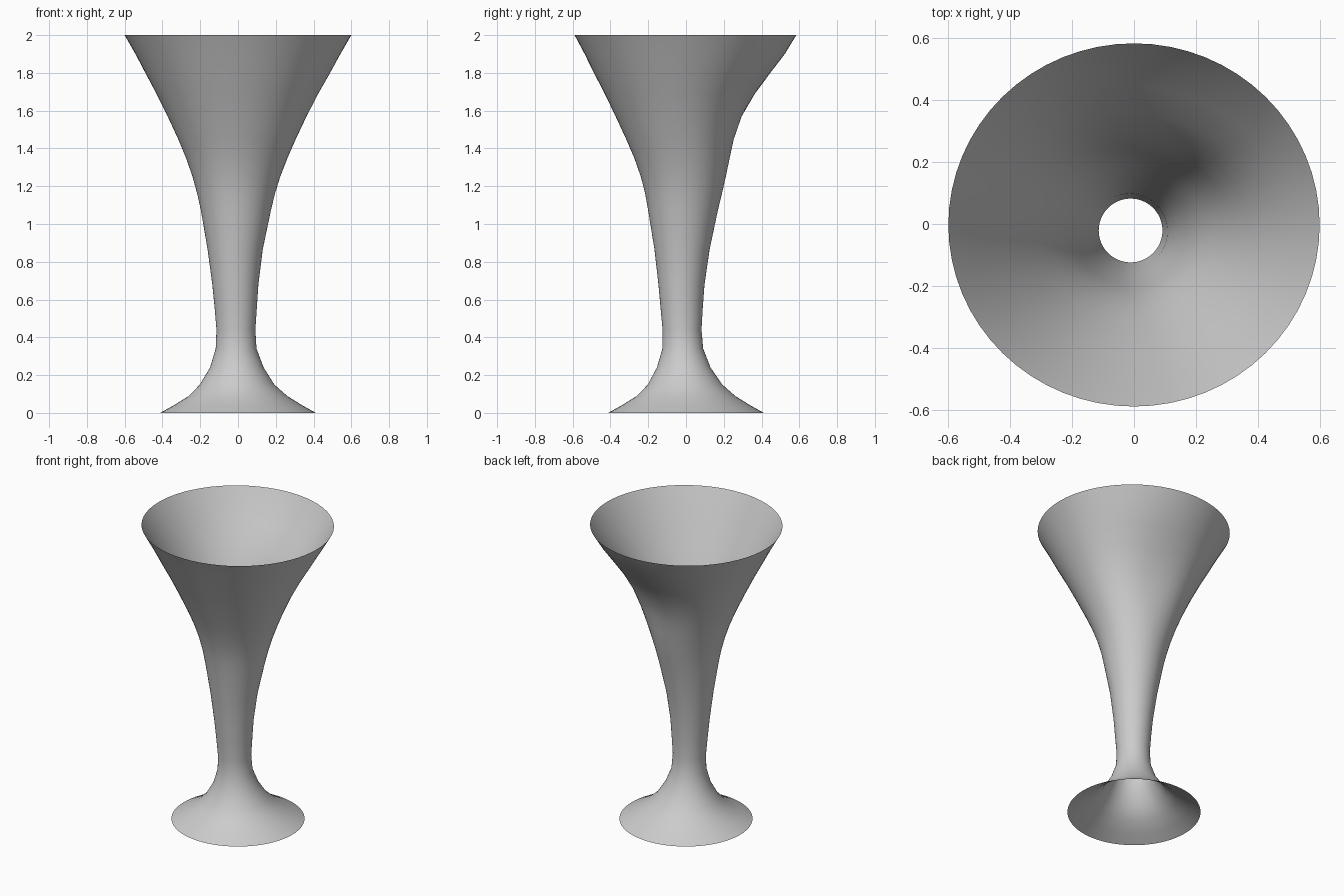
import bpy, bmesh, math

# Cup profile: height, centre x, centre y, radius
RINGS = [
    (0.00, 0.00, 0.00, 0.412), (0.04, 0.00, 0.00, 0.34), (0.09, 0.00, 0.00, 0.26),
    (0.15, -0.005, -0.005, 0.197), (0.24, -0.006, -0.012, 0.142),
    (0.34, -0.010, -0.017, 0.108), (0.44, -0.011, -0.021, 0.103),
    (0.56, -0.012, -0.023, 0.112), (0.68, -0.014, -0.024, 0.122),
    (0.865, -0.015, -0.021, 0.146), (1.07, -0.011, -0.015, 0.185),
    (1.16, -0.01, -0.01, 0.206), (1.25, -0.008, -0.006, 0.233), (1.35, -0.005, -0.003, 0.271),
    (1.45, -0.003, -0.002, 0.315), (1.57, -0.002, -0.002, 0.372), (1.69, -0.001, -0.002, 0.432),
    (1.80, 0.0, -0.003, 0.491), (1.90, 0.0, -0.003, 0.543), (2.00, 0.0, -0.003, 0.600),
]
SIDES = 64
DENT_ANGLE = math.radians(78)


def dent(angle, z):
    """Shallow hollow pressed into the back of the bowl."""
    d = (angle - DENT_ANGLE + math.pi) % (2 * math.pi) - math.pi
    fade = min(1.0, (2.0 - z) / 0.2)
    return 0.085 * fade * math.exp(-(d / 0.62) ** 2 / 2 - ((z - 1.57) / 0.18) ** 2 / 2)


# Single open shell: flared foot, narrow stem, trumpet bowl
bm = bmesh.new()
loops = []
for z, cx, cy, r in RINGS:
    ry = r * (1 - 0.022 * max(0, z - 1.5) / 0.5)
    ring = []
    for i in range(SIDES):
        a = 2 * math.pi * i / SIDES
        k = 1 - dent(a, z) / r
        ring.append(bm.verts.new((cx + r * k * math.cos(a), cy + ry * k * math.sin(a), z)))
    loops.append(ring)
for low, high in zip(loops, loops[1:]):
    for i in range(SIDES):
        j = (i + 1) % SIDES
        bm.faces.new((low[i], low[j], high[j], high[i])).smooth = True

mesh = bpy.data.meshes.new("flared_goblet")
bm.to_mesh(mesh)
bm.free()
bpy.context.collection.objects.link(bpy.data.objects.new("flared_goblet", mesh))
